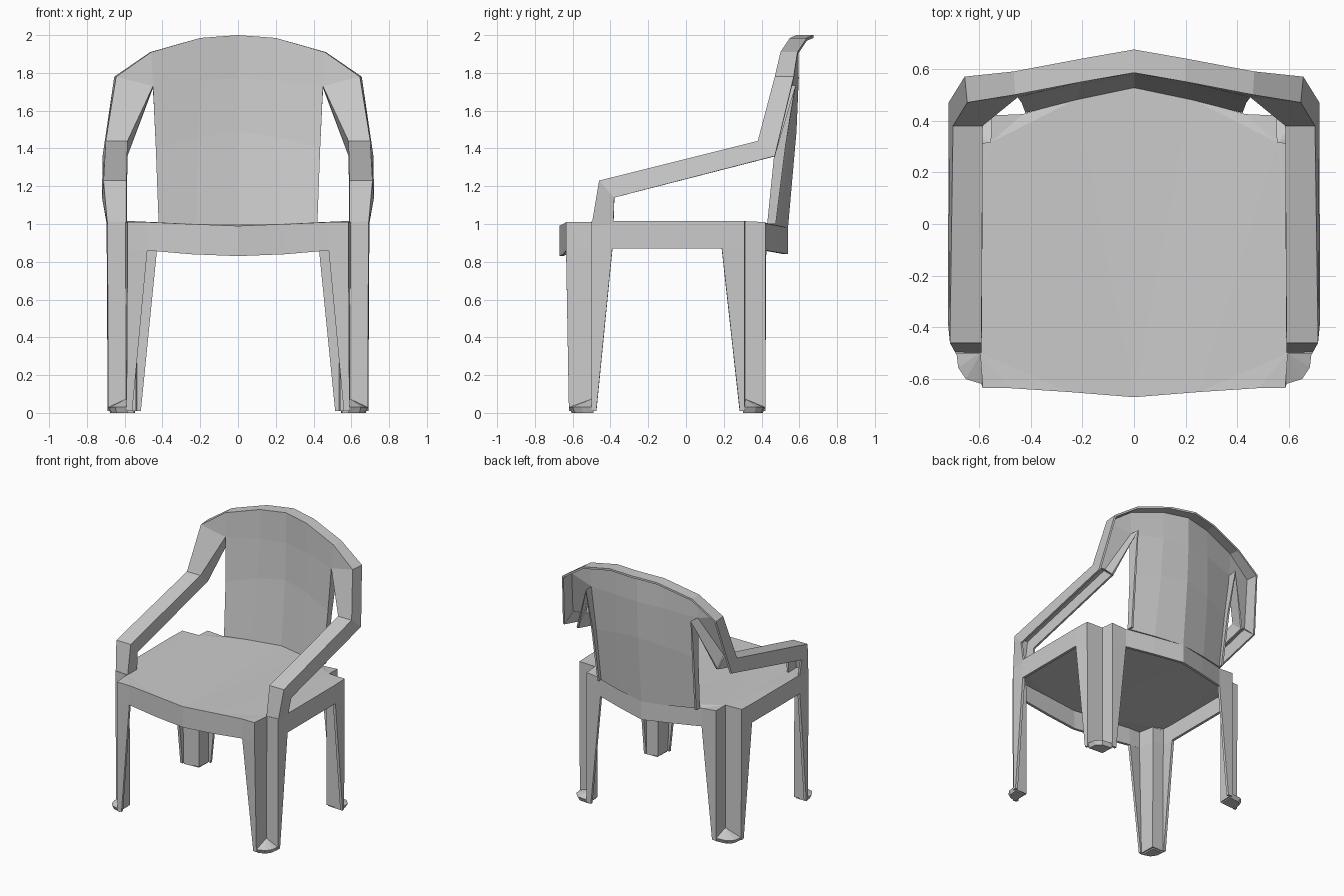
import bpy
import bmesh
from mathutils import Vector

cube = bpy.data.objects.get("Cube")
if cube:
    bpy.data.objects.remove(cube, do_unlink=True)

plastic = bpy.data.materials.new("grey plastic")
plastic.use_nodes = True
GREY = (0.6, 0.6, 0.6, 1)
plastic.diffuse_color = GREY
plastic.node_tree.nodes["Principled BSDF"].inputs["Base Color"].default_value = GREY


def shell(name, faces, up_point=None, thickness=0.015):
    """Half of a moulded shell from faces given as point lists, mirrored in x."""
    bm = bmesh.new()
    for points in faces:
        bm.faces.new([bm.verts.new(p) for p in points])
    bmesh.ops.remove_doubles(bm, verts=bm.verts, dist=0.001)
    bm.faces.ensure_lookup_table()
    bmesh.ops.recalc_face_normals(bm, faces=bm.faces)
    # The first face tells which way is outwards
    if up_point and bm.faces[0].normal.dot(Vector(up_point)) < 0:
        bmesh.ops.reverse_faces(bm, faces=bm.faces)
    bmesh.ops.triangulate(bm, faces=[f for f in bm.faces if len(f.verts) > 4])
    mesh = bpy.data.meshes.new(name)
    bm.to_mesh(mesh)
    bm.free()
    mesh.materials.append(plastic)
    obj = bpy.data.objects.new(name, mesh)
    bpy.context.collection.objects.link(obj)
    mirror = obj.modifiers.new("mirror", 'MIRROR')
    mirror.use_clip = True
    if thickness:
        solid = obj.modifiers.new("wall", 'SOLIDIFY')
        solid.thickness = thickness
        solid.offset = -1
    return obj


def strip(a, b):
    """Quads between two matching rows of points."""
    return [[a[i], a[i + 1], b[i + 1], b[i]] for i in range(len(a) - 1)]


# Seat outline from front centre to back centre: x, y, top z, apron bottom z
outline = [
    (0, -.67, .99, .83), (.25, -.65, 1.0, .84), (.48, -.635, 1.01, .86),
    (.585, -.635, 1.01, .865), (.595, -.5, 1.01, .87), (.69, -.5, 1.015, .87),
    (.695, -.39, 1.015, .87), (.695, .19, 1.015, .87), (.69, .31, 1.015, .87),
    (.555, .315, 1.015, .87), (.55, .42, 1.01, .865), (.43, .425, 1.0, .86),
    (.22, .485, 1.0, .85), (0, .54, 1.0, .84),
]
top = [(x, y, t) for x, y, t, b in outline]
low = [(x, y, b) for x, y, t, b in outline]
shell("seat_and_apron", [top] + strip(top, low), (0, 0, 1), 0.02)

# Notched corner legs, tapering towards the floor
front_foot = [(.56, -.615), (.59, -.62), (.592, -.5), (.688, -.5), (.69, -.475)]
back_foot = [(.69, .285), (.685, .31), (.555, .315), (.55, .42), (.515, .42)]
for name, first, foot in (("front_legs", 2, front_foot), ("back_legs", 7, back_foot)):
    bottom = [(x, y, .01) for x, y in foot]
    outward = (0, -1, 0) if first == 2 else (1, 0, 0)
    shell(name, strip(low[first:first + 5], bottom), outward, 0.02)

# Rounded shoes filling the leg notches at the floor
front_arc = [(.585, -.62), (.65, -.6), (.68, -.555), (.688, -.49)]
back_arc = [(.685, .3), (.675, .37), (.635, .41), (.545, .42)]
for name, corner, arc in (("front_shoes", (.59, -.495), front_arc),
                          ("back_shoes", (.55, .31), back_arc)):
    rim = [(x, y, .03) for x, y in arc]
    sole = [(x + (corner[0] - x) * .12, y + (corner[1] - y) * .12, 0) for x, y in arc]
    peak, heel = (*corner, .075), (*corner, 0)
    faces = [[peak, rim[i], rim[i + 1]] for i in range(3)] + strip(rim, sole)
    faces += [[heel] + sole, [peak, rim[0], sole[0], heel], [peak, rim[3], sole[3], heel]]
    shell(name, faces, (0, 0, 1), 0)

# Armrests: channel section with top, outer and inner walls
inner = [(.59, -.5, .99), (.59, -.46, 1.23), (.585, .38, 1.44)]
outer = [(.69, -.5, .99), (.712, -.46, 1.23), (.70, .38, 1.44)]
inner_low = [(.588, -.385, 1.0), (.588, -.38, 1.14), (.585, .47, 1.36)]
outer_low = [(.695, -.385, 1.0), (.72, -.38, 1.14), (.717, .47, 1.36)]
shell("armrests",
      strip(inner, outer) + strip(outer, outer_low) + strip(inner, inner_low),
      (0, -1, 0))

# Backrest: curved centre panel in rows from seat to top
rows = [
    [(0, .525, .98), (.22, .48, .99), (.42, .43, 1.0)],
    [(0, .57, 1.49), (.21, .535, 1.46), (.435, .47, 1.4)],
    [(0, .582, 1.77), (.2, .55, 1.76), (.45, .49, 1.73)],
    [(0, .585, 2.0), (.2, .55, 1.985), (.46, .5, 1.91)],
]
panel = [f for a, b in zip(rows, rows[1:]) for f in strip(a, b)]

# Wings joining the panel to the armrests
apex, crown = rows[2][2], rows[3][2]
shoulder = (.645, .47, 1.78)
wings = [[apex, inner[2], outer[2], shoulder], [apex, shoulder, crown]]

# Rearward lip around the rim, and ribs beside the openings
rim = [outer[2], shoulder, crown, rows[3][1], rows[3][0]]
lip = [outer_low[2], (.655, .57, 1.78), (.465, .59, 1.91), (.2, .64, 1.985), (0, .675, 2.0)]
edge = [row[2] for row in rows[:3]]
rib = [(.42, .475, 1.0), (.435, .525, 1.4), (.45, .575, 1.72)]
shell("backrest",
      panel + wings + strip(rim, lip) + strip(edge, rib)
      + [[apex, inner[2], inner_low[2], rib[2]]],
      (0, -1, 0))
